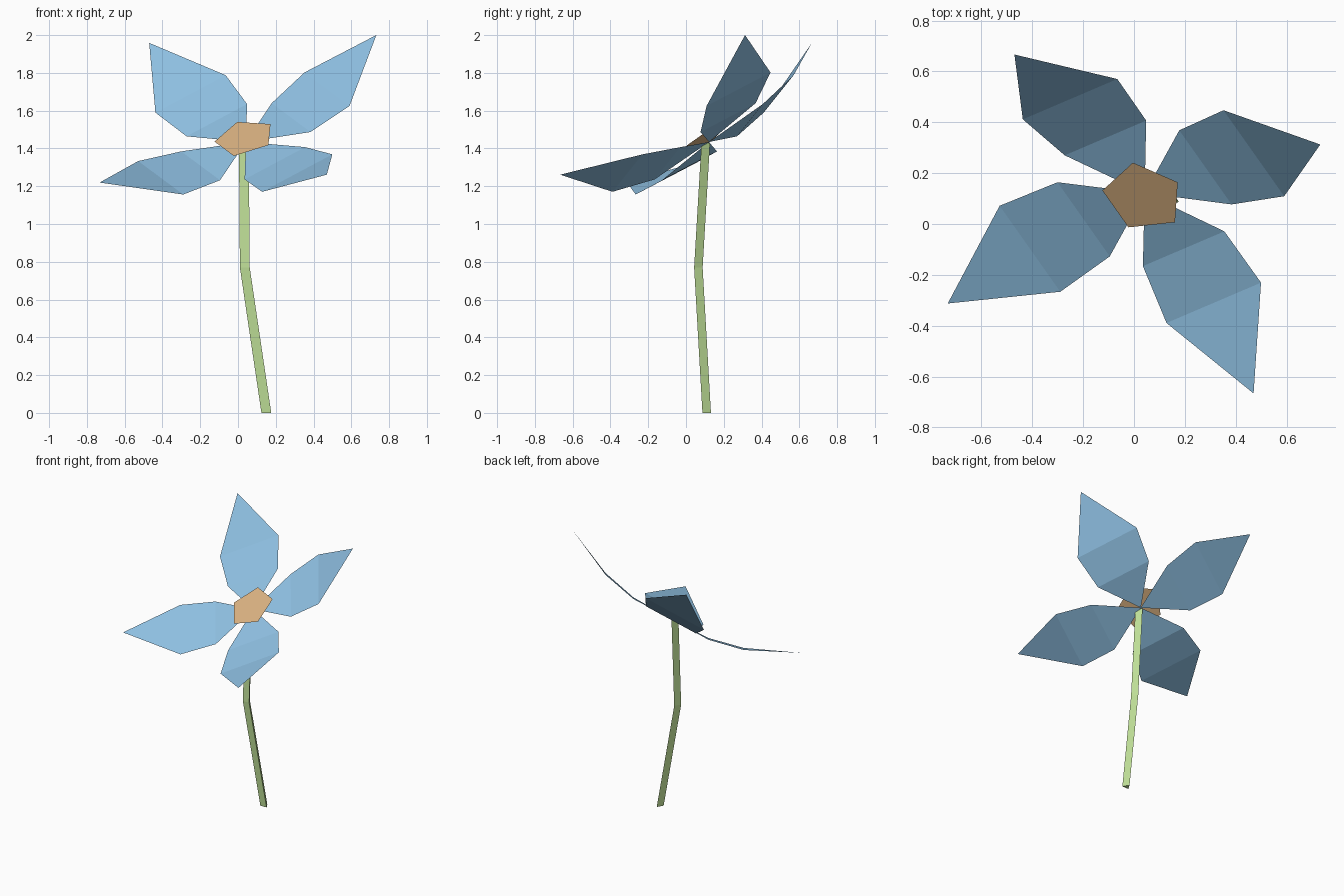
import bpy
from math import cos, sin, pi, radians
from mathutils import Vector, Matrix

if "Cube" in bpy.data.objects:
    bpy.data.objects.remove(bpy.data.objects["Cube"])


def material(name, rgb):
    m = bpy.data.materials.new(name)
    m.diffuse_color = (*rgb, 1)
    m.use_nodes = True
    m.node_tree.nodes["Principled BSDF"].inputs["Base Color"].default_value = m.diffuse_color
    return m


def make(name, verts, faces, mat, matrix=None):
    me = bpy.data.meshes.new(name)
    me.from_pydata(verts, [], faces)
    if matrix:
        me.transform(matrix)
    me.materials.append(mat)
    ob = bpy.data.objects.new(name, me)
    bpy.context.collection.objects.link(ob)
    return ob


blue = material("petal_blue", (0.28, 0.54, 0.78))
tan = material("centre_tan", (0.72, 0.455, 0.225))
green = material("stem_green", (0.52, 0.74, 0.31))

# Tilted flower frame: local z is the flower axis, origin level with the petal tips
axis = Vector((-0.192, -0.558, 0.807)).normalized()
e1 = Vector((0.826, 0.3525, 0.44))
e1 = (e1 - axis * e1.dot(axis)).normalized()
e2 = axis.cross(e1)
frame = Matrix.Translation((0, 0, 1.61)) @ Matrix((e1, e2, axis)).transposed().to_4x4()

# Petals: pointed strips curling upward, repeated four times round the axis
base, inner, outer, tip = (0, 0, -0.218), (0.29, 0.194, -0.216), (0.533, 0.225, -0.162), (0.887, 0, 0)
petal = [base]
for r, w, h in (inner, outer):
    petal += [(r, -w, h), (r, w, h)]
petal.append(tip)
for i in range(4):
    make(f"petal_{i + 1}", petal, [(0, 1, 2), (1, 3, 4, 2), (3, 5, 4)], blue,
         frame @ Matrix.Rotation(i * pi / 2, 4, 'Z'))

# Flower centre: flat pentagon
make("flower_centre", [(0.164 * cos(i * 2 * pi / 5), 0.164 * sin(i * 2 * pi / 5), -0.19) for i in range(5)],
     [tuple(range(5))], tan, frame)

# Stem: three-sided, bent in the middle
path = [(0.15, 0.102, 0), (0.036, 0.058, 0.77), (0.031, 0.097, 1.43)]
verts = [(x + 0.03 * cos(radians(90 + 120 * k)), y + 0.03 * sin(radians(90 + 120 * k)), z)
         for x, y, z in path for k in range(3)]
faces = [(3 * s + k, 3 * s + (k + 1) % 3, 3 * s + 3 + (k + 1) % 3, 3 * s + 3 + k)
         for s in range(2) for k in range(3)]
make("stem", verts, faces + [(2, 1, 0), (6, 7, 8)], green)
